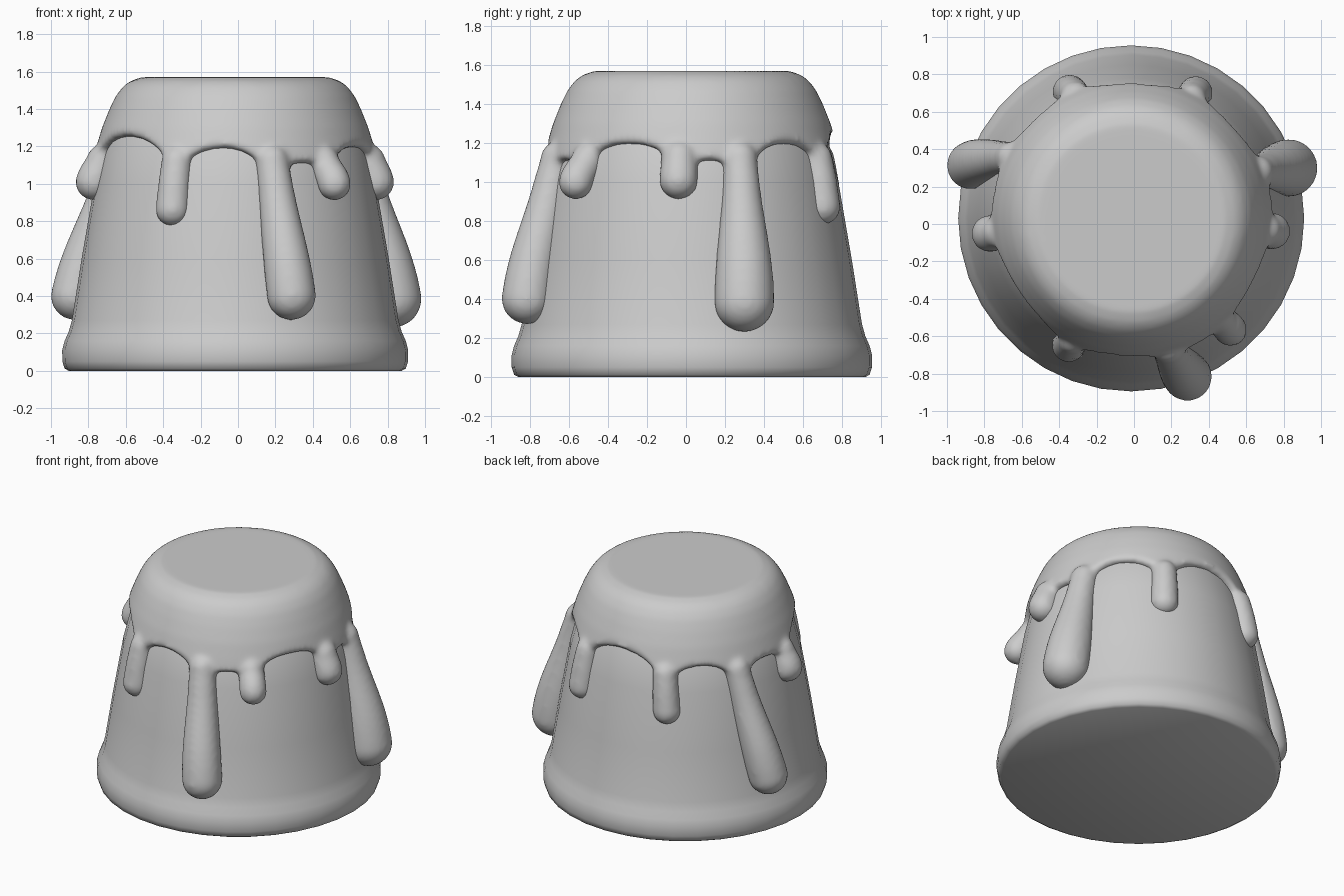
import bpy, bmesh, math
from mathutils import Vector, Matrix

if "Cube" in bpy.data.objects:
    bpy.data.objects.remove(bpy.data.objects["Cube"])

CX, CY = -0.015, 0.03


def lerp_table(table, z):
    # piecewise radius lookup, table sorted by rising z
    if z <= table[0][0]:
        return table[0][1]
    for (z0, r0), (z1, r1) in zip(table, table[1:]):
        if z <= z1:
            return r0 + (r1 - r0) * (z - z0) / (z1 - z0)
    return table[-1][1]


def loft(bm, rings):
    # closed solid from a list of coordinate rings
    vs = [[bm.verts.new(p) for p in ring] for ring in rings]
    n = len(vs[0])
    for a, b in zip(vs, vs[1:]):
        for i in range(n):
            j = (i + 1) % n
            bm.faces.new((a[i], a[j], b[j], b[i]))
    return vs


def make_object(name, bm):
    bmesh.ops.recalc_face_normals(bm, faces=bm.faces)
    me = bpy.data.meshes.new(name)
    bm.to_mesh(me)
    bm.free()
    ob = bpy.data.objects.new(name, me)
    bpy.context.collection.objects.link(ob)
    return ob


# cake body: tapered cup with a rounded foot
BODY = [(0.0, 0.89), (0.012, 0.912), (0.05, 0.924), (0.11, 0.925), (0.16, 0.912), (0.21, 0.89),
        (0.27, 0.873), (0.6, 0.821), (1.0, 0.752), (1.25, 0.69), (1.42, 0.58)]
bm = bmesh.new()
N = 36
rings = [[(CX + r * math.cos(i * math.tau / N), CY + r * math.sin(i * math.tau / N), z)
          for i in range(N)] for z, r in BODY]
vs = loft(bm, rings)
bm.faces.new(vs[0])
bm.faces.new(vs[-1])
body = make_object("cake_body", bm)
body.data.polygons.foreach_set("use_smooth", [True] * len(body.data.polygons))
bpy.context.view_layer.objects.active = body
body.select_set(True)
bpy.ops.object.shade_smooth_by_angle(angle=math.radians(50))
body.select_set(False)


def ang(x, y):
    return math.atan2(y - CY, x - CX) % math.tau


# drips: root xy, tip xy, bottom z, neck radius, bulb radius, bulb offset from body, edge height at root
DRIPS = [
    ((0.20, -0.72), (0.295, -0.84), 0.27, 0.092, 0.132, 0.045, 0.92),
    ((0.72, 0.30), (0.83, 0.30), 0.23, 0.092, 0.155, 0.03, 0.92),
    ((-0.68, 0.37), (-0.86, 0.31), 0.27, 0.088, 0.13, 0.05, 0.92),
    ((-0.36, -0.68), (-0.365, -0.68), 0.77, 0.085, 0.093, -0.02, 0.98),
    ((0.50, -0.55), (0.52, -0.57), 0.91, 0.085, 0.09, 0.045, 1.02),
    ((0.76, -0.04), (0.76, -0.04), 0.91, 0.095, 0.10, 0.005, 1.02),
    ((-0.76, -0.05), (-0.76, -0.05), 0.91, 0.09, 0.10, 0.01, 1.02),
    ((0.32, 0.70), (0.34, 0.72), 0.78, 0.085, 0.093, -0.02, 0.98),
    ((-0.33, 0.72), (-0.35, 0.72), 0.78, 0.085, 0.093, -0.02, 0.98),
]
roots = sorted((ang(*d[0]), d[6]) for d in DRIPS)


def edge_height(t):
    # arch between neighbouring drips
    k = len(roots)
    for i in range(k):
        a, ha = roots[i]
        b, hb = roots[(i + 1) % k]
        gap = (b - a) % math.tau
        u = (t - a) % math.tau
        if u <= gap:
            s = min(1, abs(2 * u / gap - 1))
            peak = 1.11 + 0.14 * min(1, max(0, gap - 0.45) / 0.5)
            low = ha if u < gap / 2 else hb
            return peak - (peak - low) * (1 - math.sqrt(1 - min(1, s ** 2.2)))
    return 1.1


# icing cap: dome with a scalloped, rolled lower edge
ICING = [(0.9, 0.80), (1.0, 0.785), (1.1, 0.768), (1.2, 0.742), (1.3, 0.712), (1.4, 0.672),
         (1.47, 0.638), (1.52, 0.60), (1.55, 0.56), (1.57, 0.50)]
bm = bmesh.new()
M, K = 288, 24
rings = [[] for _ in range(K + 3)]
for i in range(M):
    t = i * math.tau / M
    h = edge_height(t)
    for j in range(K + 3):
        if j <= K:
            z = 1.57 + (h + 0.025 - 1.57) * (j / K) ** 1.2
            r = lerp_table(ICING, z)
        elif j == K + 1:
            z = h
            r = lerp_table(ICING, z) - 0.025
        else:
            z = h
            r = lerp_table(BODY, z) - 0.06
        rings[j].append((CX + r * math.cos(t), CY + r * math.sin(t), z))
vs = loft(bm, rings)
bm.faces.new(vs[0])
mid = bm.verts.new((CX, CY, 1.2))
for i in range(M):
    bm.faces.new((vs[-1][i], vs[-1][(i + 1) % M], mid))

# running drips: chains of overlapping balls that swell to a bulb
for root, tip, zb, wn, wb, off, _ in DRIPS:
    a0, a1 = ang(*root), ang(*tip)
    z0, z1 = 1.12, zb + wb
    steps = max(6, int((z0 - z1) / 0.022))
    for s in range(steps + 1):
        f = s / steps
        g = f * f * (3 - 2 * f)
        z = z0 + (z1 - z0) * f
        w = wn + (wb - wn) * g
        a = a0 + (a1 - a0) * f
        o = -0.01 + (off + 0.01) * g
        r = lerp_table(BODY, z) + o
        c = Vector((CX + r * math.cos(a), CY + r * math.sin(a), z))
        bmesh.ops.create_icosphere(bm, subdivisions=3, radius=w, matrix=Matrix.Translation(c))
icing = make_object("icing_with_drips", bm)

# fuse the cap and drips into one soft surface
rm = icing.modifiers.new("fuse", "REMESH")
rm.mode = 'VOXEL'
rm.voxel_size = 0.016
rm.use_smooth_shade = True
sm = icing.modifiers.new("soften", "SMOOTH")
sm.factor = 0.5
sm.iterations = 10
